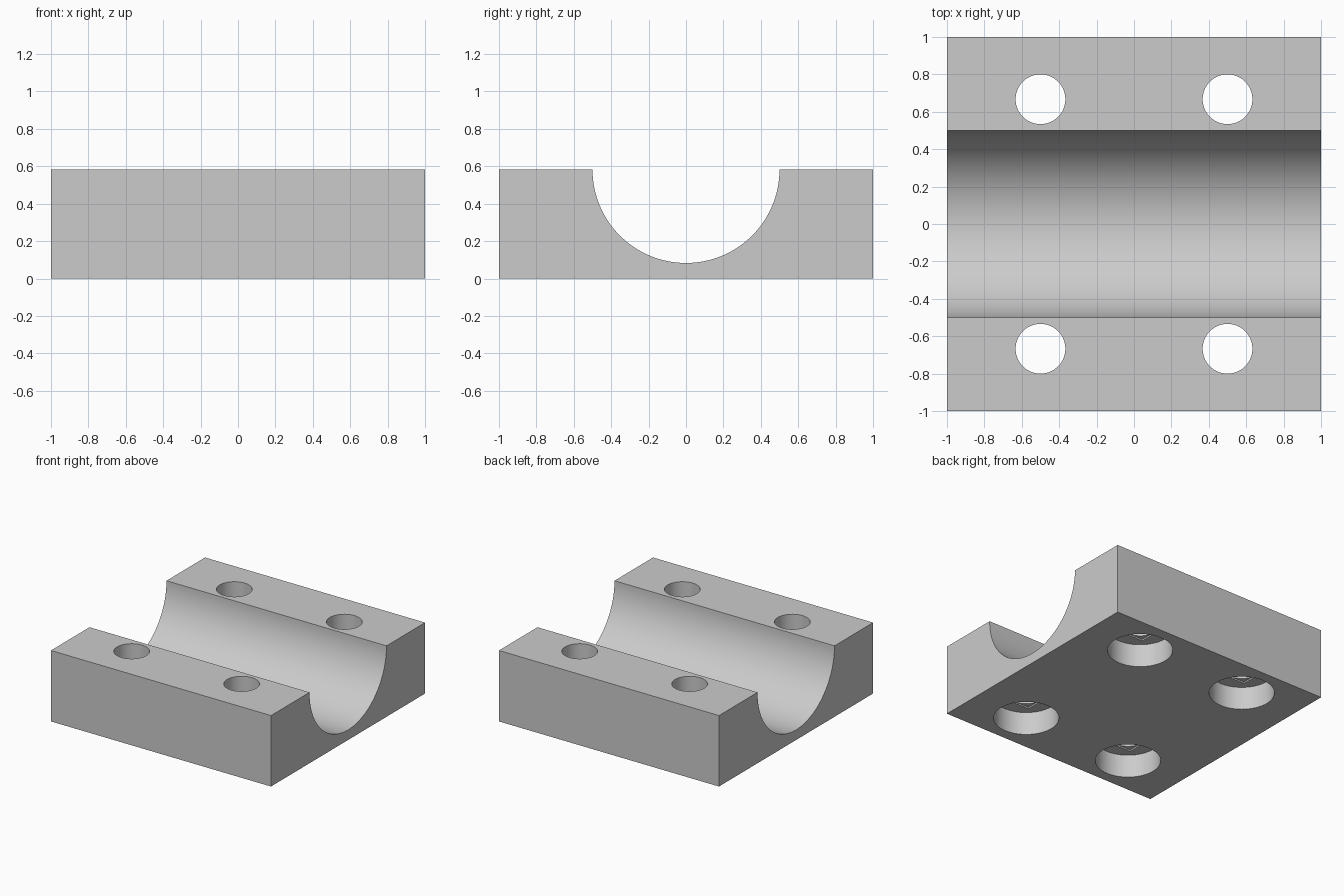
import bpy, bmesh, math
from mathutils import Matrix

default = bpy.data.objects.get("Cube")
if default:
    bpy.data.objects.remove(default, do_unlink=True)

HEIGHT, GROOVE_R = 0.583, 0.5
HOLE_R, BORE_R, BORE_DEPTH, STEP = 0.133, 0.246, 0.19, 0.012

grey = bpy.data.materials.new("plain grey")
grey.use_nodes = True
colour = (0.6, 0.6, 0.6, 1)
grey.diffuse_color = colour
grey.node_tree.nodes["Principled BSDF"].inputs["Base Color"].default_value = colour


def finish(bm, name):
    bmesh.ops.recalc_face_normals(bm, faces=bm.faces)
    mesh = bpy.data.meshes.new(name)
    bm.to_mesh(mesh)
    bm.free()
    mesh.materials.append(grey)
    obj = bpy.data.objects.new(name, mesh)
    bpy.context.collection.objects.link(obj)
    return obj


def prism(name, sides, radius, z0, z1, x, y, turn=0):
    bm = bmesh.new()
    place = Matrix.Translation((x, y, (z0 + z1) / 2)) @ Matrix.Rotation(turn, 4, "Z")
    bmesh.ops.create_cone(bm, cap_ends=True, segments=sides, radius1=radius,
                          radius2=radius, depth=z1 - z0, matrix=place)
    return finish(bm, name)


# Block with a half-round groove, extruded along x
steps = 64
profile = [(-1, HEIGHT), (-1, 0), (1, 0), (1, HEIGHT)]
for i in range(steps + 1):
    a = math.pi * i / steps
    profile.append((GROOVE_R * math.cos(a), HEIGHT - GROOVE_R * math.sin(a)))
bm = bmesh.new()
end = bm.faces.new([bm.verts.new((-1, y, z)) for y, z in profile])
side = bmesh.ops.extrude_face_region(bm, geom=[end], use_keep_orig=True)
moved = [v for v in side["geom"] if isinstance(v, bmesh.types.BMVert)]
bmesh.ops.translate(bm, verts=moved, vec=(2, 0, 0))
block = finish(bm, "clamp_block")

# Bolt holes: round counterbore, thin square step, round through hole
cutters = []
for x in (-0.5, 0.5):
    for y in (-0.667, 0.667):
        cutters += [
            prism("counterbore_cutter", 64, BORE_R, -0.1, BORE_DEPTH, x, y),
            prism("square_step_cutter", 4, HOLE_R * math.sqrt(2), 0.05,
                  BORE_DEPTH + STEP, x, y, math.pi / 4),
            prism("bolt_hole_cutter", 64, HOLE_R, 0.1, HEIGHT + 0.1, x, y),
        ]
for cutter in cutters:
    mod = block.modifiers.new("cut", "BOOLEAN")
    mod.operation = "DIFFERENCE"
    mod.solver = "EXACT"
    mod.object = cutter

# Apply the cuts and drop the cutters
bpy.context.view_layer.update()
cut_mesh = bpy.data.meshes.new_from_object(
    block.evaluated_get(bpy.context.evaluated_depsgraph_get()))
block.modifiers.clear()
block.data = cut_mesh
for cutter in cutters:
    bpy.data.objects.remove(cutter, do_unlink=True)

bpy.ops.object.select_all(action="DESELECT")
block.select_set(True)
bpy.context.view_layer.objects.active = block
bpy.ops.object.shade_smooth_by_angle(angle=math.radians(30))
